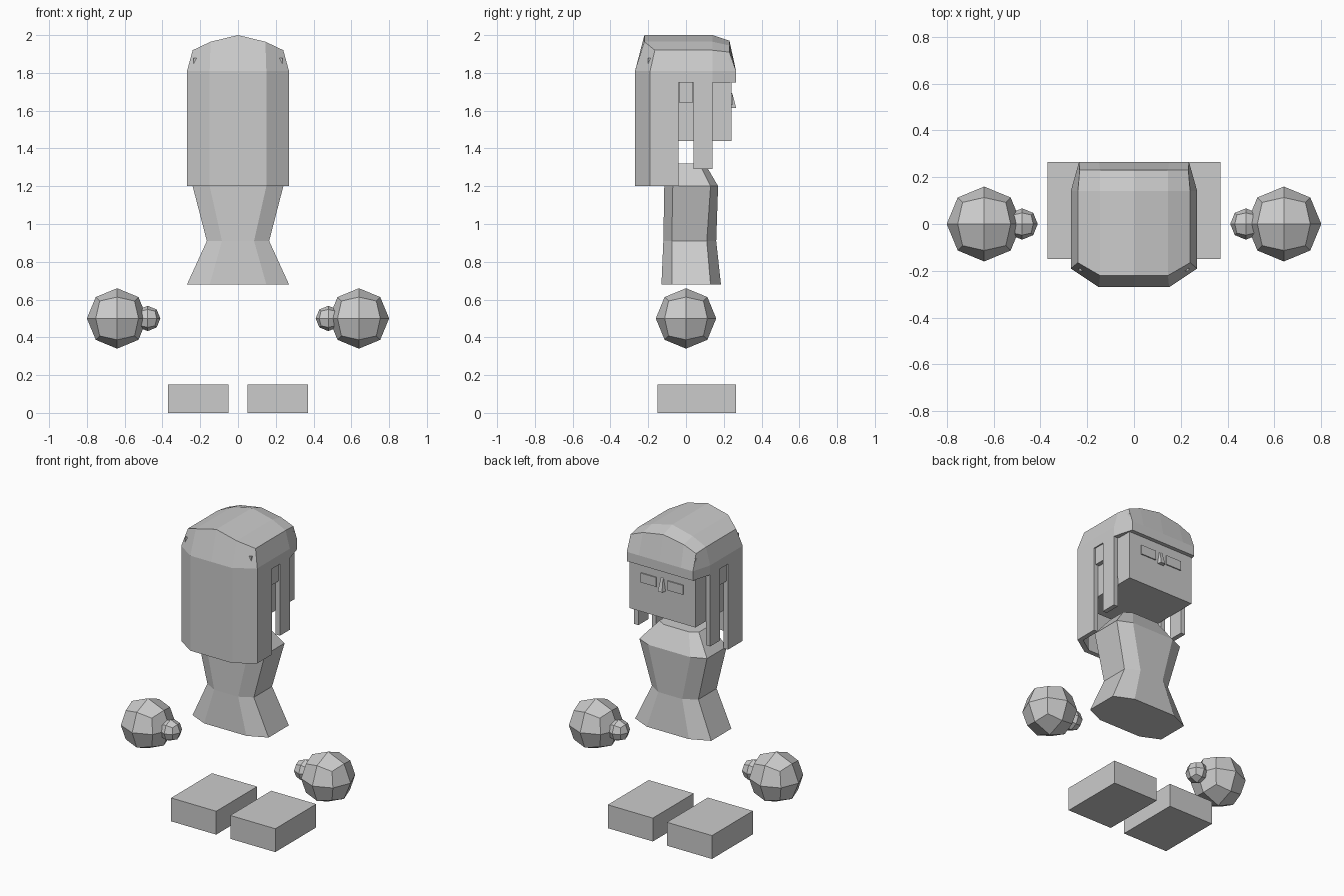
import bpy, bmesh

old = bpy.data.objects.get("Cube")
if old:
    bpy.data.objects.remove(old, do_unlink=True)

GREY = (0.6, 0.6, 0.6, 1.0)
grey = bpy.data.materials.new("plain grey")
grey.use_nodes = True
grey.diffuse_color = GREY
grey.node_tree.nodes["Principled BSDF"].inputs["Base Color"].default_value = GREY


def finish(name, bm, recalc=True):
    """Turn a bmesh into a named grey object."""
    if recalc:
        bmesh.ops.recalc_face_normals(bm, faces=bm.faces)
    mesh = bpy.data.meshes.new(name)
    bm.to_mesh(mesh)
    bm.free()
    mesh.materials.append(grey)
    obj = bpy.data.objects.new(name, mesh)
    bpy.context.collection.objects.link(obj)
    return obj


def box(name, lo, hi):
    bm = bmesh.new()
    bmesh.ops.create_cube(bm, size=1)
    for v in bm.verts:
        v.co = [l + (h - l) * (c + 0.5) for l, h, c in zip(lo, hi, v.co)]
    return finish(name, bm)


def ball(name, centre, radius):
    """Cube split once and pushed out to a sphere."""
    bm = bmesh.new()
    bmesh.ops.create_cube(bm, size=2)
    bmesh.ops.subdivide_edges(bm, edges=bm.edges[:], cuts=1, use_grid_fill=True)
    for v in bm.verts:
        v.co = v.co.normalized() * radius
    obj = finish(name, bm)
    obj.location = centre
    return obj


def side_box(name, s, x0, x1, y0, y1, z0, z1):
    a, b = sorted((s * x0, s * x1))
    return box(name, (a, y0, z0), (b, y1, z1))


# Paired parts
for side, s in (("left", 1), ("right", -1)):
    side_box(side + "_foot", s, 0.05, 0.37, -0.15, 0.265, 0, 0.15)
    ball(side + "_hand", (s * 0.64, 0, 0.5), 0.16)
    ball(side + "_thumb", (s * 0.478, 0, 0.5), 0.067)
    side_box(side + "_ear", s, 0.22, 0.262, -0.035, 0.035, 1.64, 1.76)
    side_box(side + "_eye", s, 0.04, 0.15, 0.23, 0.247, 1.63, 1.69)

# Torso: octagonal sections (z, half width, flat half width, y back, y side back, y side front, y front)
sections = [
    (0.68, 0.27, 0.15, -0.13, -0.075, 0.13, 0.185),
    (0.91, 0.165, 0.085, -0.12, -0.075, 0.11, 0.16),
    (1.20, 0.24, 0.15, -0.115, -0.07, 0.13, 0.17),
    (1.32, 0.14, 0.09, -0.08, -0.05, 0.07, 0.10),
]
bm = bmesh.new()
rings = []
for z, w, f, yb, ysb, ysf, yf in sections:
    outline = [(f, yb), (w, ysb), (w, ysf), (f, yf), (-f, yf), (-w, ysf), (-w, ysb), (-f, yb)]
    rings.append([bm.verts.new((x, y, z)) for x, y in outline])
for a, b in zip(rings, rings[1:]):
    for i in range(8):
        j = (i + 1) % 8
        bm.faces.new((a[i], a[j], b[j], b[i]))
bm.faces.new(rings[0])
bm.faces.new(rings[-1])
finish("torso", bm)

# Head
box("head", (-0.235, -0.2, 1.44), (0.235, 0.24, 1.88))

# Nose wedge
bm = bmesh.new()
nose = [bm.verts.new(p) for p in (
    (-0.025, 0.235, 1.615), (0.025, 0.235, 1.615), (0.015, 0.265, 1.615), (-0.015, 0.265, 1.615),
    (-0.01, 0.235, 1.70), (0.01, 0.235, 1.70), (0.008, 0.246, 1.69), (-0.008, 0.246, 1.69))]
for f in ((0, 1, 2, 3), (4, 5, 6, 7), (0, 1, 5, 4), (1, 2, 6, 5), (2, 3, 7, 6), (3, 0, 4, 7)):
    bm.faces.new([nose[i] for i in f])
finish("nose", bm)

# Hair: half shell with arched crown, mirrored and thickened inwards
bm = bmesh.new()
rows = (-0.22, -0.04, 0.04, 0.14, 0.23)
cols = ((0, 2.0), (0.145, 1.965), (0.24, 1.92))
crown = []
for c, (x, z) in enumerate(cols):
    line = []
    for r, y in enumerate(rows):
        if c == 2 and r == 0:
            y = -0.165
        drop = (0.03, 0.02, 0.01)[c] if r == 4 else 0
        line.append(bm.verts.new((x - (0.008 if c == 2 and r == 4 else 0), y, z - drop)))
    crown.append(line)
for c in range(2):
    for r in range(4):
        bm.faces.new((crown[c][r], crown[c + 1][r], crown[c + 1][r + 1], crown[c][r + 1]))

rim = [crown[0][0], crown[1][0]] + crown[2] + [crown[1][4], crown[0][4]]
outline = [(0, -0.27), (0.15, -0.27), (0.27, -0.19), (0.27, -0.04), (0.27, 0.04),
           (0.27, 0.14), (0.235, 0.265), (0.15, 0.265), (0, 0.265)]


def skirt(top, first, last, z):
    """Wall hanging from part of a rim down to height z."""
    low = {i: bm.verts.new((*outline[i], z)) for i in range(first, last + 1)}
    for i in range(first, last):
        bm.faces.new((top[i], low[i], low[i + 1], top[i + 1]))
    return low


brow = skirt(rim, 0, 8, 1.81)
hem = skirt(brow, 0, 8, 1.75)
skirt(hem, 0, 3, 1.20)      # long back
skirt(hem, 4, 5, 1.29)      # side lock
hair = finish("hair", bm, recalc=False)
mirror = hair.modifiers.new("mirror", 'MIRROR')
mirror.use_clip = True
shell = hair.modifiers.new("thickness", 'SOLIDIFY')
shell.thickness = 0.03
shell.offset = -1
shell.use_even_offset = True
